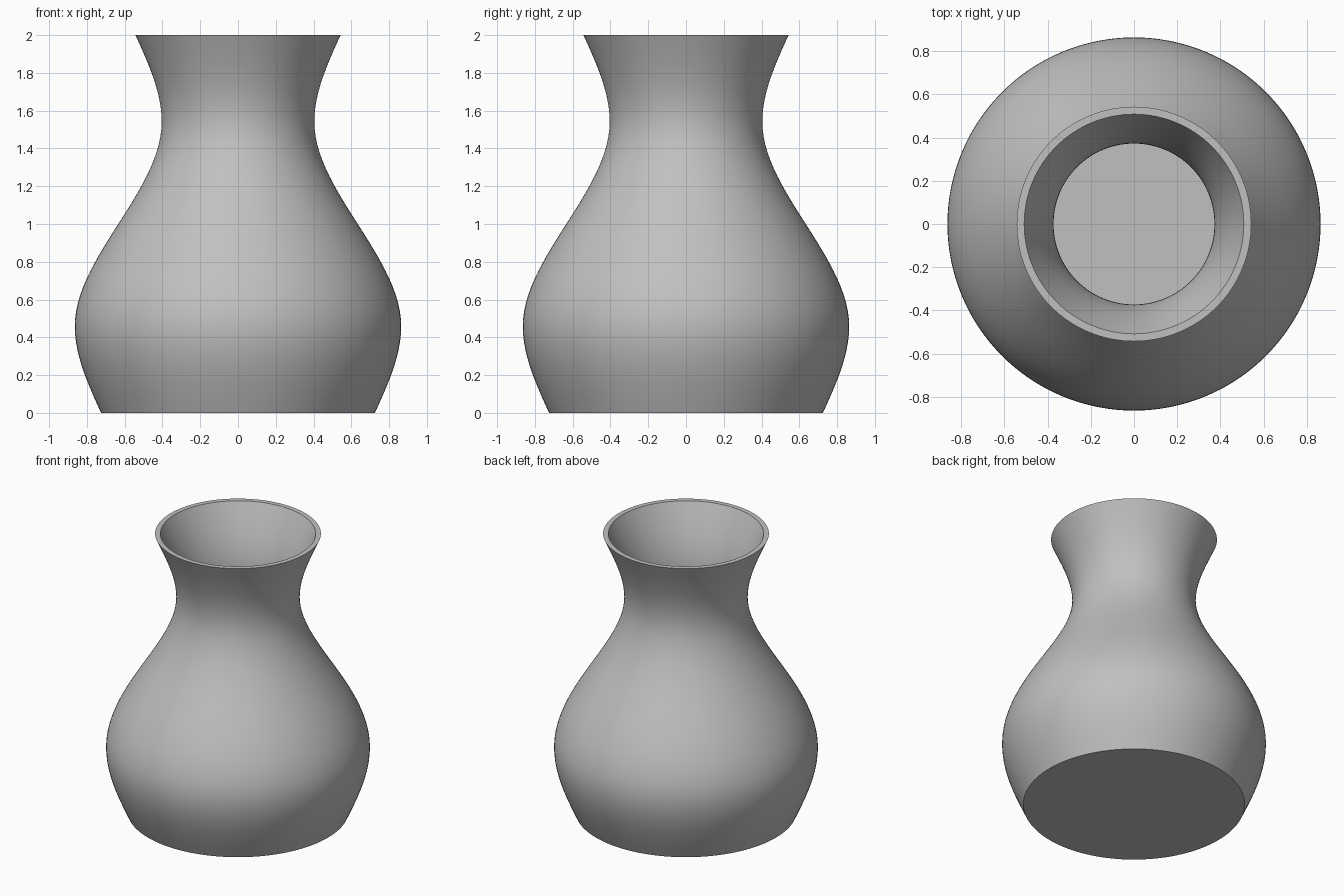
import bpy, bmesh, math

if "Cube" in bpy.data.objects:
    bpy.data.objects.remove(bpy.data.objects["Cube"])

SEGMENTS = 128
RINGS = 48
WALL = 0.0315
MID_RADIUS = 0.634


def bulge(u):
    """Radius change at distance u above the waist (u in 0..1)."""
    if u <= 0.5:
        return 0.73 * u**3 - 0.6385 * u
    v = 1 - u
    return 0.73 * v**3 - 0.4565 * v - 0.091


def outer_radius(z):
    u = z - 1
    return MID_RADIUS + math.copysign(1, u) * bulge(abs(u))


def inner_radius(z):
    # wall thickness is measured square to the curve
    a, b = max(z - 0.005, 0), min(z + 0.005, 2)
    slope = (outer_radius(b) - outer_radius(a)) / (b - a)
    return outer_radius(z) - WALL * math.sqrt(1 + slope**2)


# Closed profile: outside going up, over the rim, inside going down
outside = [2 * i / RINGS for i in range(RINGS + 1)]
inside = [2 - (2 - WALL) * i / RINGS for i in range(RINGS + 1)]
profile = [(outer_radius(z), z) for z in outside]
profile += [(inner_radius(z), z) for z in inside]

# Spin the profile, then close the underside and the inner floor
bm = bmesh.new()
rings = []
for r, z in profile:
    angles = [2 * math.pi * k / SEGMENTS for k in range(SEGMENTS)]
    rings.append([bm.verts.new((r * math.cos(a), r * math.sin(a), z)) for a in angles])
for low, high in zip(rings, rings[1:]):
    for k in range(SEGMENTS):
        n = (k + 1) % SEGMENTS
        bm.faces.new((low[k], low[n], high[n], high[k]))
bm.faces.new(rings[0][::-1])
bm.faces.new(rings[-1])
bmesh.ops.recalc_face_normals(bm, faces=bm.faces)

mesh = bpy.data.meshes.new("vase")
bm.to_mesh(mesh)
bm.free()
vase = bpy.data.objects.new("vase", mesh)
bpy.context.collection.objects.link(vase)

# Plain grey clay
grey = bpy.data.materials.new("grey")
grey.diffuse_color = (0.53, 0.53, 0.53, 1)
grey.use_nodes = True
grey.node_tree.nodes["Principled BSDF"].inputs["Base Color"].default_value = grey.diffuse_color
mesh.materials.append(grey)

# Smooth walls with crisp rim, floor and base edges
bpy.context.view_layer.objects.active = vase
vase.select_set(True)
bpy.ops.object.shade_smooth_by_angle(angle=math.radians(30))
